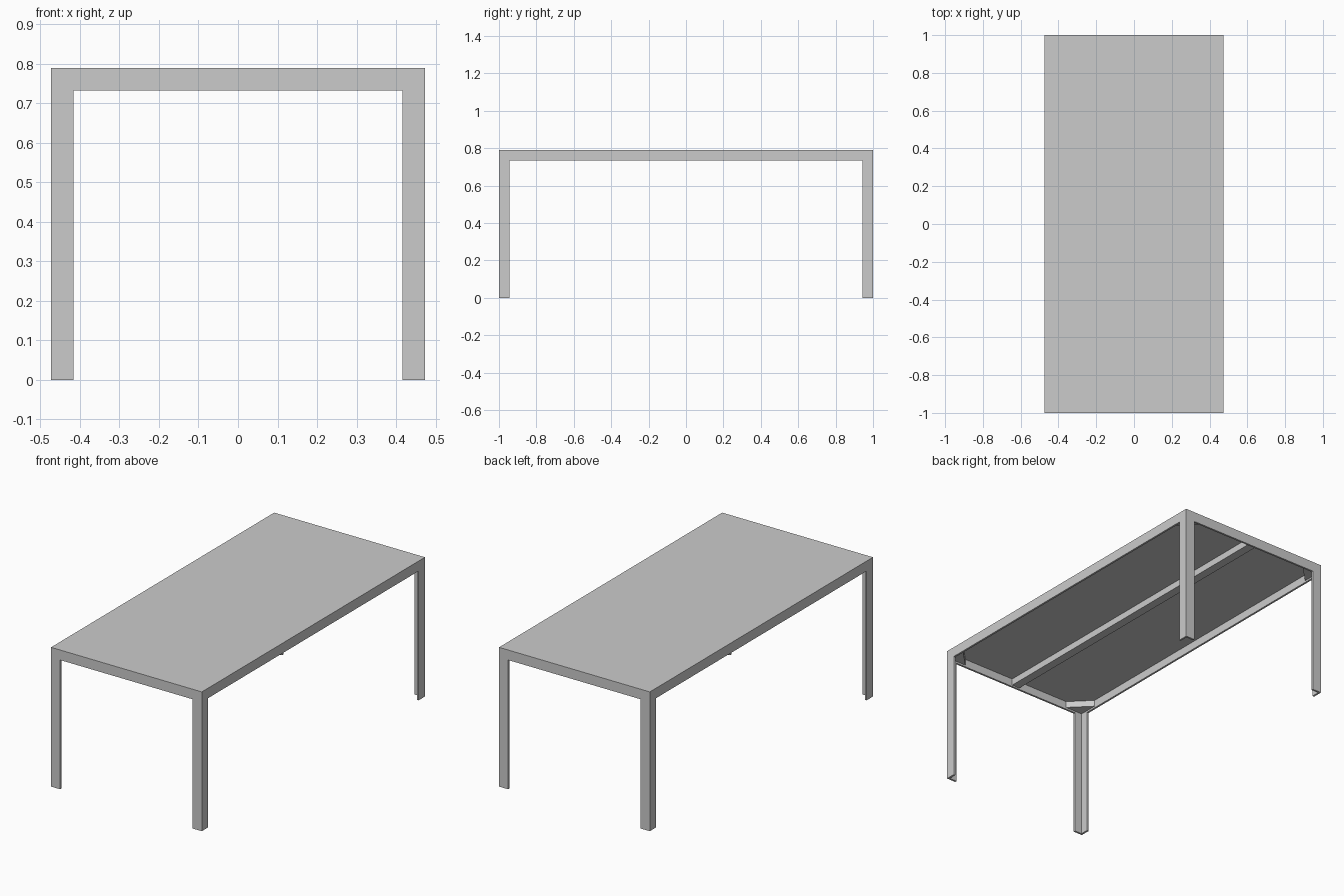
import bpy, bmesh

if "Cube" in bpy.data.objects:
    bpy.data.objects.remove(bpy.data.objects["Cube"])

X, Y, H = 0.473, 1.0, 0.79   # half width, half length, height
W = 0.057                    # leg width and rail depth
T = 0.011                    # sheet thickness


def prism(name, pts, z0, z1):
    """Extrude an xy outline from z0 to z1."""
    bm = bmesh.new()
    face = bm.faces.new([bm.verts.new((x, y, z0)) for x, y in pts])
    ext = bmesh.ops.extrude_face_region(bm, geom=[face])
    verts = [v for v in ext["geom"] if isinstance(v, bmesh.types.BMVert)]
    bmesh.ops.translate(bm, verts=verts, vec=(0, 0, z1 - z0))
    bmesh.ops.recalc_face_normals(bm, faces=bm.faces)
    mesh = bpy.data.meshes.new(name)
    bm.to_mesh(mesh)
    bm.free()
    obj = bpy.data.objects.new(name, mesh)
    bpy.context.collection.objects.link(obj)
    return obj


def rect(x0, x1, y0, y1):
    return [(x0, y0), (x1, y0), (x1, y1), (x0, y1)]


def mirror(obj, x, y):
    mod = obj.modifiers.new("mirror", "MIRROR")
    mod.use_axis = (x, y, False)
    mod.use_mirror_merge = False


# thin top sheet
prism("table_top", rect(-X, X, -Y, Y), H - T, H)

# folded edge rails
mirror(prism("side_rail", rect(X - T, X, -Y + W, Y - W), H - W, H - T), True, False)
mirror(prism("end_rail", rect(-X + W, X - W, Y - T, Y), H - W, H - T), False, True)

# angle-section legs, open towards the inside
angle = [(X, Y), (X - W, Y), (X - W, Y - T), (X - T, Y - T), (X - T, Y - W), (X, Y - W)]
mirror(prism("leg", angle, 0, H - T), True, True)

# corner brackets tying each leg to the two rails
G = 0.12
bracket = [(X - T, Y - T), (X - G, Y - T), (X - T, Y - G)]
mirror(prism("corner_bracket", bracket, H - W + 0.01, H - T), True, True)

# stiffening beam under the middle of the top
prism("centre_beam", rect(-0.025, 0.025, -Y + T, Y - T), H - W + 0.008, H - T)
